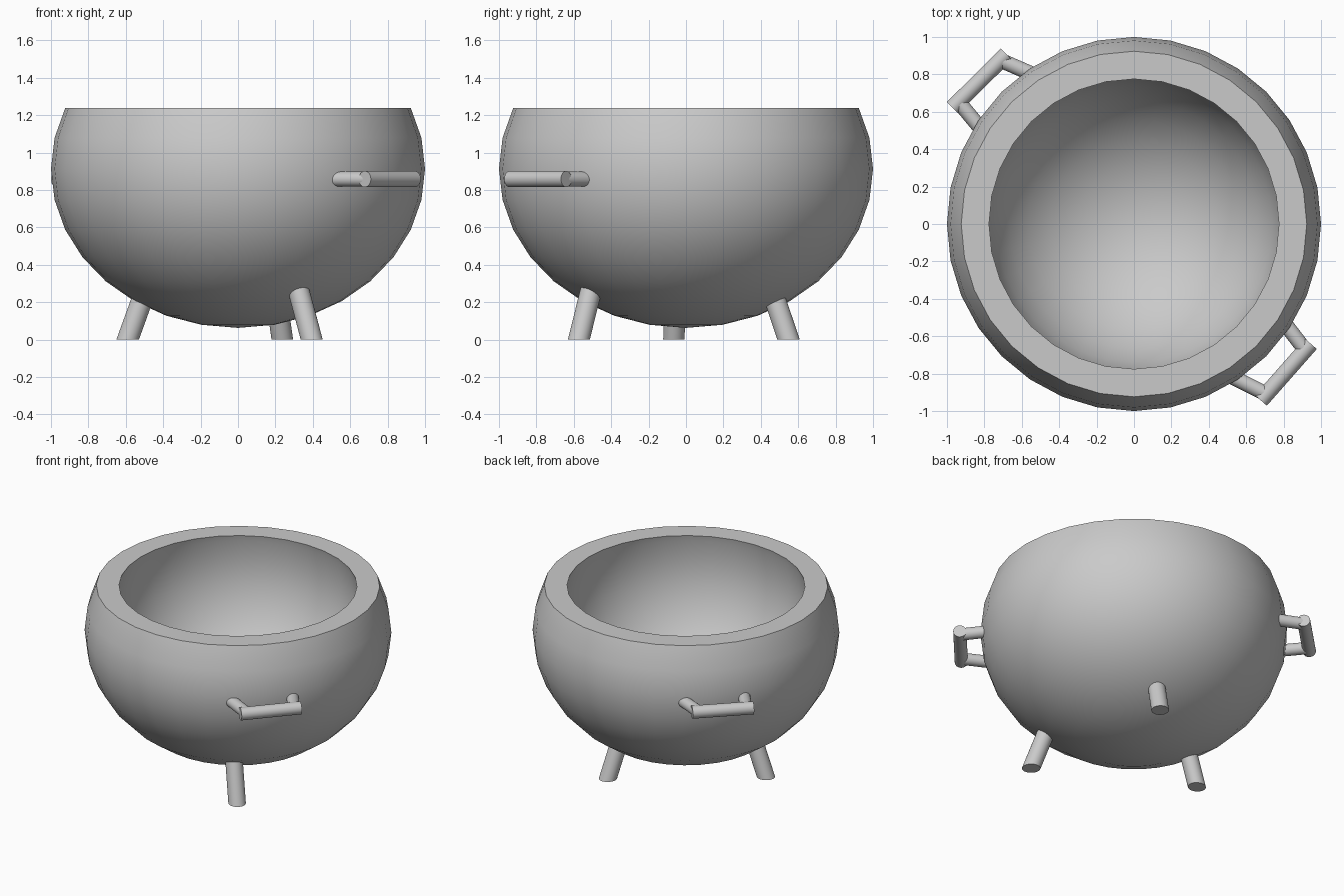
import bpy, bmesh, math
from mathutils import Vector, Matrix

cube = bpy.data.objects.get("Cube")
if cube:
    bpy.data.objects.remove(cube, do_unlink=True)

grey = bpy.data.materials.new("plain_grey")
grey.use_nodes = True
grey.diffuse_color = (0.59, 0.59, 0.59, 1)
grey.node_tree.nodes["Principled BSDF"].inputs["Base Color"].default_value = (0.59, 0.59, 0.59, 1)


def finish(name, bm):
    """Turn a bmesh into a smooth object with sharp edges kept."""
    bmesh.ops.recalc_face_normals(bm, faces=bm.faces)
    mesh = bpy.data.meshes.new(name)
    bm.to_mesh(mesh)
    bm.free()
    mesh.materials.append(grey)
    obj = bpy.data.objects.new(name, mesh)
    bpy.context.collection.objects.link(obj)
    bpy.ops.object.select_all(action='DESELECT')
    obj.select_set(True)
    bpy.context.view_layer.objects.active = obj
    bpy.ops.object.shade_smooth_by_angle(angle=math.radians(35))


def add_rod(bm, start, end, radius):
    """Capped cylinder between two points."""
    axis = end - start
    place = Matrix.Translation((start + end) / 2) @ axis.to_track_quat('Z', 'Y').to_matrix().to_4x4()
    bmesh.ops.create_cone(bm, cap_ends=True, segments=32, radius1=radius,
                          radius2=radius, depth=axis.length, matrix=place)


# Bowl: flattened sphere outside, round hollow inside, cut flat at the rim
RIM_Z = 1.238


def arc(radius, height, rim_angle):
    """Side profile from the bottom pole up to the rim."""
    angles = [math.radians(-90 + 11.25 * k) for k in range(16)]
    angles = [a for a in angles if a < rim_angle - 0.05] + [rim_angle]
    return [Vector((radius * math.cos(a), 0,
                    RIM_Z + height * (math.sin(a) - math.sin(rim_angle)))) for a in angles]


outside = arc(1.0, 0.85, math.radians(22.5))
hollow = arc(0.8, 0.8, math.radians(14.3))
bm = bmesh.new()
verts = [bm.verts.new(p) for p in outside + hollow[::-1]]
edges = [bm.edges.new(pair) for pair in zip(verts, verts[1:])]
bmesh.ops.spin(bm, geom=verts + edges, cent=(0, 0, 0), axis=(0, 0, 1),
               angle=math.tau, steps=32, use_merge=True)
bmesh.ops.remove_doubles(bm, verts=bm.verts, dist=0.0005)
finish("bowl", bm)

# Legs: leaning rods with feet cut level with the ground
LEAN, LEG_TOP = math.radians(20), 0.3
for name, x, y, yaw in (("front_leg", 0.394, -0.573, -43),
                        ("back_leg", 0.237, 0.548, 67),
                        ("side_leg", -0.59, -0.065, 186)):
    bm = bmesh.new()
    bmesh.ops.create_cone(bm, cap_ends=True, segments=32, radius1=0.057, radius2=0.057,
                          depth=LEG_TOP, matrix=Matrix.Translation((0, 0, LEG_TOP / 2)))
    for v in bm.verts:
        v.co.x = v.co.x / math.cos(LEAN) - v.co.z * math.tan(LEAN)
    bm.transform(Matrix.Translation((x, y, 0)) @ Matrix.Rotation(math.radians(yaw), 4, 'Z'))
    finish(name, bm)

# Handles: a bar held by two posts sunk into the wall
HANDLE_Z, ROD = 0.858, 0.043
for name, ends, roots in (
        ("front_handle", ((0.945, -0.64), (0.678, -0.943)), ((0.82, -0.55), (0.55, -0.83))),
        ("back_handle", ((-0.97, 0.622), (-0.682, 0.907)), ((-0.84, 0.535), (-0.575, 0.815)))):
    a, b = (Vector((*p, HANDLE_Z)) for p in ends)
    bm = bmesh.new()
    add_rod(bm, a, b, ROD)
    inset = (b - a).normalized() * 0.045
    for tip, root in ((a + inset, roots[0]), (b - inset, roots[1])):
        root = Vector((*root, HANDLE_Z))
        add_rod(bm, tip, root + (root - tip).normalized() * 0.04, ROD * 0.93)
    finish(name, bm)
